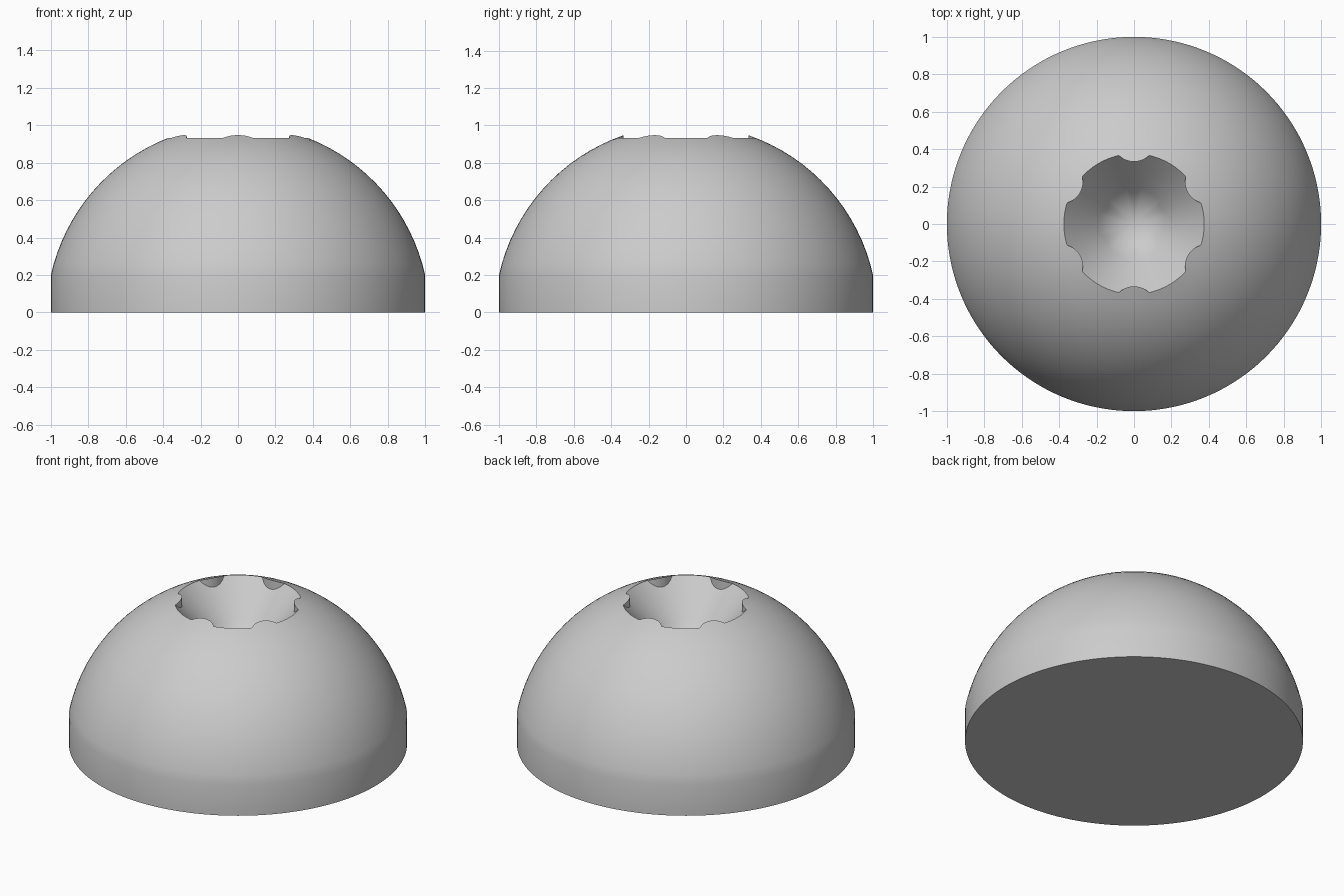
import bpy, bmesh
from math import sin, cos, asin, sqrt, pi, radians

cube = bpy.data.objects.get("Cube")
if cube:
    bpy.data.objects.remove(cube, do_unlink=True)

SIDES = 144              # multiple of 12 so every tooth is symmetric
DOME_RINGS = 16
BALL_R, BALL_Z = 1.024, -0.021
LOBE_R = 0.375           # socket radius between the teeth
TOOTH_R, TOOTH_C = 0.116, 0.449
APEX_Z = 0.53


def dome_z(r):
    return BALL_Z + sqrt(BALL_R ** 2 - r ** 2)


def rim_radius(angle):
    """Socket outline: a circle with six rounded teeth pointing inward."""
    off = (angle % radians(60)) - radians(30)
    inside = TOOTH_R ** 2 - (TOOTH_C * sin(off)) ** 2
    if inside <= 0:
        return LOBE_R
    return min(LOBE_R, TOOTH_C * cos(off) - sqrt(inside))


def profile(angle):
    """Radius and height from the socket floor, over the dome, to the base."""
    rim = rim_radius(angle)
    slope = (dome_z(LOBE_R) - APEX_Z) / LOBE_R
    points = [(rim * 0.5, APEX_Z + slope * rim * 0.5),
              (rim, APEX_Z + slope * rim)]
    start, end = asin(rim / BALL_R), asin(1 / BALL_R)
    for i in range(DOME_RINGS + 1):
        t = start + (end - start) * i / DOME_RINGS
        points.append((BALL_R * sin(t), BALL_Z + BALL_R * cos(t)))
    return points + [(1, 0)]


# Domed cap with conical socket
bm = bmesh.new()
columns = []
for i in range(SIDES):
    a = 2 * pi * i / SIDES
    columns.append([bm.verts.new((r * cos(a), r * sin(a), z)) for r, z in profile(a)])
apex = bm.verts.new((0, 0, APEX_Z))
for i, here in enumerate(columns):
    there = columns[(i + 1) % SIDES]
    bm.faces.new((apex, here[0], there[0]))
    for k in range(len(here) - 1):
        bm.faces.new((here[k], here[k + 1], there[k + 1], there[k]))

# Flat underside
bm.faces.new([c[-1] for c in reversed(columns)])
bmesh.ops.remove_doubles(bm, verts=bm.verts, dist=0.0005)
bmesh.ops.recalc_face_normals(bm, faces=bm.faces)

mesh = bpy.data.meshes.new("domed_cap")
bm.to_mesh(mesh)
bm.free()
cap = bpy.data.objects.new("domed_cap", mesh)
bpy.context.collection.objects.link(cap)

grey = bpy.data.materials.new("plain_grey")
grey.use_nodes = True
colour = (0.6, 0.6, 0.6, 1)
grey.diffuse_color = colour
grey.node_tree.nodes["Principled BSDF"].inputs["Base Color"].default_value = colour
mesh.materials.append(grey)

bpy.context.view_layer.objects.active = cap
cap.select_set(True)
bpy.ops.object.shade_smooth_by_angle(angle=radians(30))
